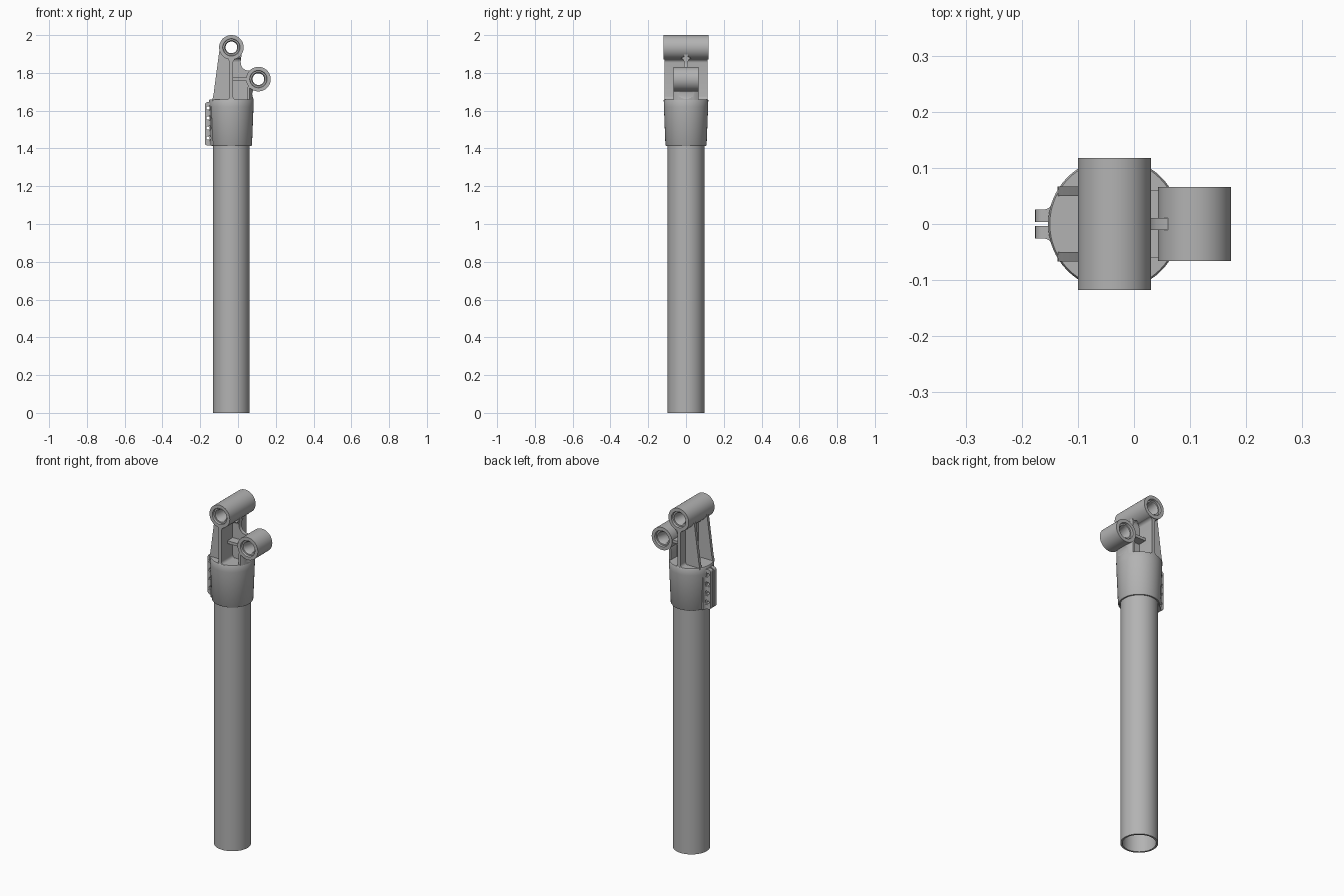
import bpy, bmesh, math
from mathutils import Vector, Matrix

if "Cube" in bpy.data.objects:
    bpy.data.objects.remove(bpy.data.objects["Cube"], do_unlink=True)

grey = bpy.data.materials.new("satin_grey")
grey.use_nodes = True
GREY = (0.45, 0.45, 0.45, 1)
grey.diffuse_color = GREY
grey.node_tree.nodes["Principled BSDF"].inputs["Base Color"].default_value = GREY

CX = -0.035                 # tube axis
TOP = (CX, 1.935)           # upper pivot
SIDE = (0.108, 1.767)       # side pivot


def finish(name, bm):
    bmesh.ops.remove_doubles(bm, verts=bm.verts, dist=1e-5)
    bmesh.ops.recalc_face_normals(bm, faces=bm.faces)
    mesh = bpy.data.meshes.new(name)
    bm.to_mesh(mesh)
    bm.free()
    mesh.materials.append(grey)
    obj = bpy.data.objects.new(name, mesh)
    bpy.context.collection.objects.link(obj)
    smooth(obj)
    return obj


def activate(obj):
    bpy.ops.object.select_all(action='DESELECT')
    obj.select_set(True)
    bpy.context.view_layer.objects.active = obj


def smooth(obj):
    activate(obj)
    bpy.ops.object.shade_smooth_by_angle(angle=math.radians(35))


def lathe(name, profile, centre, along_y=False, closed=True, steps=64):
    """Spin (radius, height) points about z, or about y."""
    bm = bmesh.new()
    vs = [bm.verts.new((r, 0, h)) for r, h in profile]
    for a, b in zip(vs, vs[1:] + (vs[:1] if closed else [])):
        bm.edges.new((a, b))
    bmesh.ops.spin(bm, geom=bm.verts[:] + bm.edges[:], cent=(0, 0, 0), axis=(0, 0, 1),
                   angle=2 * math.pi, steps=steps)
    if along_y:
        bmesh.ops.rotate(bm, verts=bm.verts, matrix=Matrix.Rotation(math.pi / 2, 3, 'X'))
    bmesh.ops.translate(bm, verts=bm.verts, vec=Vector(centre))
    return finish(name, bm)


def prism(name, outline, lo, hi, axis='Y', round_x=None):
    """Extrude an outline along one axis; optionally round the corners at x = round_x."""
    place = {'X': lambda a, b, t: (t, a, b), 'Y': lambda a, b, t: (a, t, b),
             'Z': lambda a, b, t: (a, b, t)}[axis]
    bm = bmesh.new()
    face = bm.faces.new([bm.verts.new(place(a, b, lo)) for a, b in outline])
    new = bmesh.ops.extrude_face_region(bm, geom=[face])["geom"]
    bmesh.ops.translate(bm, verts=[g for g in new if isinstance(g, bmesh.types.BMVert)],
                        vec=Vector(place(0, 0, hi - lo)))
    if round_x is not None:
        corner = [e for e in bm.edges
                  if all(abs(v.co.x - round_x) < 1e-4 for v in e.verts)
                  and abs(e.verts[0].co.z - e.verts[1].co.z) < 1e-4]
        bmesh.ops.bevel(bm, geom=corner, offset=0.015, segments=5, profile=0.5, affect='EDGES')
    return finish(name, bm)


def arc(cx, cz, r, start, end, n=6):
    return [(cx + r * math.cos(math.radians(start + (end - start) * i / n)),
             cz + r * math.sin(math.radians(start + (end - start) * i / n))) for i in range(n + 1)]


def boolean(obj, cutter, operation):
    cutter.hide_render = True
    mod = obj.modifiers.new("cut", 'BOOLEAN')
    mod.object, mod.operation, mod.solver = cutter, operation, 'EXACT'
    activate(obj)
    bpy.ops.object.modifier_apply(modifier=mod.name)
    bpy.data.objects.remove(cutter, do_unlink=True)
    smooth(obj)


# Hollow main tube
lathe("tube", [(0.097, 0), (0.097, 1.62), (0.087, 1.62), (0.087, 0)], (CX, 0, 0))

# Tapered clamp collar with a closed top and a slot
collar = lathe("clamp_collar", [(0, 1.66), (0.115, 1.66), (0.118, 1.655), (0.117, 1.62),
                                (0.109, 1.418), (0.105, 1.412), (0.098, 1.412),
                                (0.098, 1.62), (0, 1.62)], (CX, 0, 0))
slot = prism("slot_cutter", [(-0.2, -0.004), (-0.1, -0.004), (-0.1, 0.004), (-0.2, 0.004)],
             1.3, 1.64, 'Z')
boolean(collar, slot, 'DIFFERENCE')

# Clamp ears with four bolt holes and spot faces
for side, label in ((1, "back"), (-1, "front")):
    outline = [(-0.176, 0.004), (-0.176, 0.026), (-0.158, 0.026), (-0.151, 0.029),
               (-0.146, 0.036), (-0.142, 0.048), (-0.128, 0.048), (-0.128, 0.004)]
    ear = prism(label + "_clamp_ear", [(x, y * side) for x, y in outline],
                1.415, 1.645, 'Z', round_x=-0.176)
    for i in range(4):
        hole = lathe("bolt_cutter", [(0, -0.1), (0.016, -0.1), (0.016, -0.025), (0.008, -0.025),
                                     (0.008, 0.025), (0.016, 0.025), (0.016, 0.1), (0, 0.1)],
                     (-0.159, 0, 1.455 + i * 0.053), True, False, 24)
        boolean(ear, hole, 'DIFFERENCE')

# Pivot barrels with recessed bushings
for label, (x, z), half in (("upper", TOP, 0.118), ("side", SIDE, 0.066)):
    lathe(label + "_pivot_barrel", [(0.065, -half), (0.065, half), (0.046, half),
                                    (0.044, half - 0.004), (0.044, 0.004 - half), (0.046, -half)],
          (x, 0, z), True)
    inner = half - 0.012
    lathe(label + "_pivot_bushing", [(0.045, -inner), (0.045, inner), (0.036, inner),
                                     (0.031, inner - 0.008), (0.031, 0.008 - inner), (0.036, -inner)],
          (x, 0, z), True)

# Cross plate under the upper barrel, filleted into collar and barrel
T, R = 0.009, 0.018
right = (arc(CX + T + R, 1.658 + R, R, 270, 180)
         + arc(CX + T + R, 1.872 - R, R, 180, 90))
left = [(2 * CX - x, z) for x, z in reversed(right)]
prism("cross_plate", right + left, -0.114, 0.114)

# Side plates on the clamp side
for side, label in ((1, "back"), (-1, "front")):
    lo, hi = sorted((side * 0.05, side * 0.067))
    prism(label + "_side_plate", [(CX, 1.65), (-0.136, 1.65), (-0.135, 1.662), (-0.129, 1.69),
                                  (-0.0985, 1.92), (-0.085, 1.90), (CX, 1.88)], lo, hi)

# Central web joining both barrels
web = [(CX, 1.65), (0.07, 1.65), (0.07, 1.72), (0.075, 1.81), (0.058, 1.812)]
web += [(0.04, 1.815), (0.025, 1.825), (0.016, 1.842), (0.014, 1.86), (0.019, 1.898),
        (0.0, 1.895), (CX, 1.88)]
prism("central_web", web, -0.011, 0.011)

# Flared neck of the web below the upper barrel
flare = arc(0.031, 1.858, 0.02, 180, 90)
prism("web_neck", flare + [(0.011, 1.885), (-0.011, 1.885)]
      + [(-y, z) for y, z in reversed(flare)], CX, 0.014, 'X')

# Level rib running to the side barrel
prism("level_rib", [(CX, 1.759), (0.05, 1.759), (0.05, 1.775), (CX, 1.775)], -0.06, 0.06)

# Curved wall from the collar up to the side barrel
wall = prism("side_wall", [(0.083, 1.64), (0.083, 1.66), (0.077, 1.675), (0.075, 1.69),
                           (0.079, 1.705), (0.085, 1.712), (0.085, 1.725), (0.058, 1.74),
                           (0.05, 1.72), (0.05, 1.64)], -0.066, 0.066)
limit = lathe("wall_limit", [(0, 1.6), (0.1175, 1.6), (0.1175, 1.8), (0, 1.8)],
              (CX, 0, 0), False, False)
boolean(wall, limit, 'INTERSECT')
bpy.ops.object.select_all(action='DESELECT')
